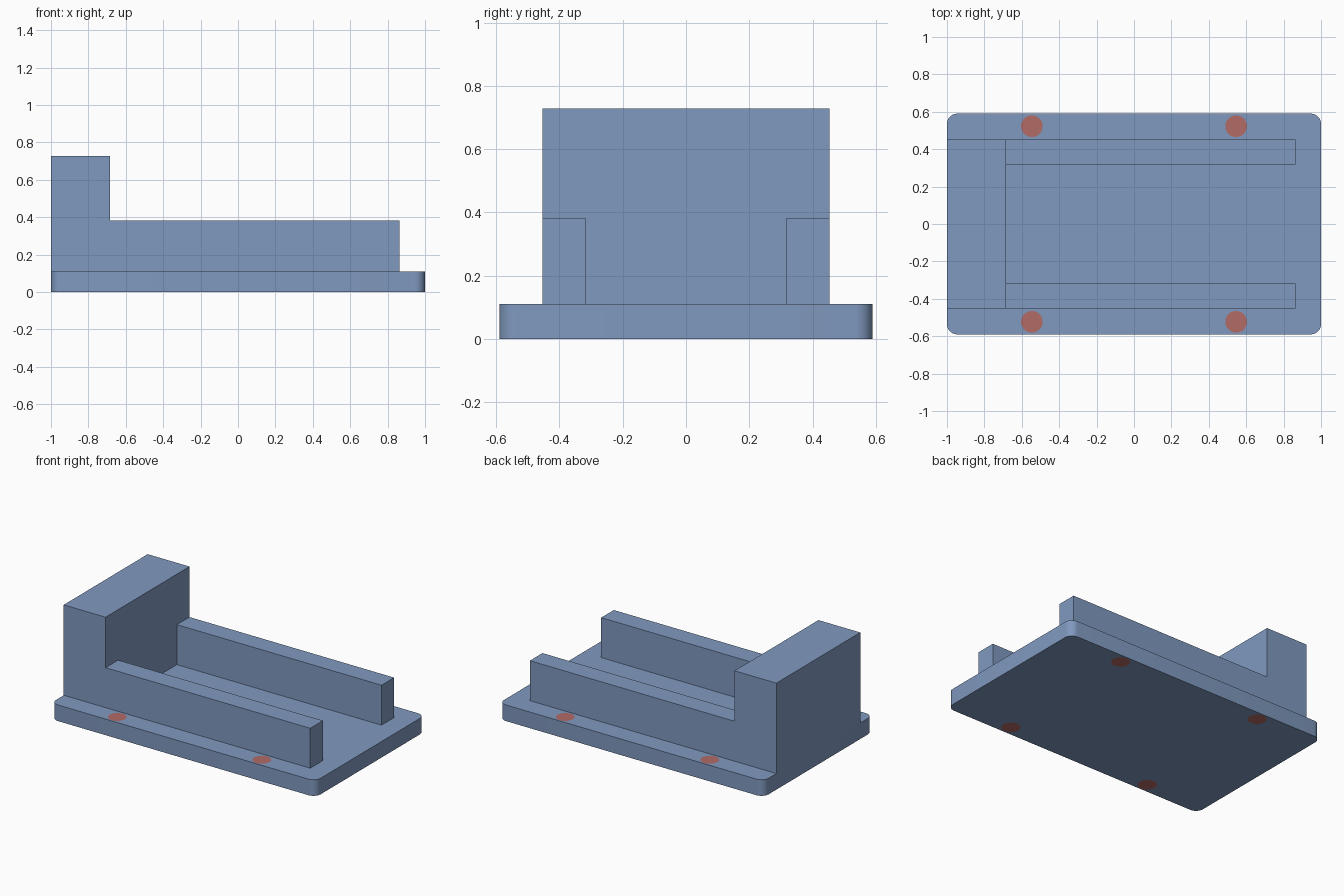
import bpy, bmesh, math
from mathutils import Vector

if "Cube" in bpy.data.objects:
    bpy.data.objects.remove(bpy.data.objects["Cube"])

PLATE_X, PLATE_Y, PLATE_Z = 1.0, 0.59, 0.11
CORNER_R = 0.055
RAIL_OUT, RAIL_IN, RAIL_END, RAIL_Z = 0.453, 0.317, 0.863, 0.383
BLOCK_X, BLOCK_Z = -0.684, 0.728


def material(name, rgb):
    m = bpy.data.materials.new(name)
    m.diffuse_color = (*rgb, 1.0)
    m.use_nodes = True
    m.node_tree.nodes["Principled BSDF"].inputs["Base Color"].default_value = m.diffuse_color
    return m


blue = material("steel blue", (0.216, 0.319, 0.521))
red = material("dull red", (0.448, 0.147, 0.133))


def finish(bm, name, mats):
    bmesh.ops.recalc_face_normals(bm, faces=bm.faces[:])
    me = bpy.data.meshes.new(name)
    bm.to_mesh(me)
    bm.free()
    for m in mats:
        me.materials.append(m)
    ob = bpy.data.objects.new(name, me)
    bpy.context.collection.objects.link(ob)
    return ob


def extrude_up(bm, faces, height, keep):
    res = bmesh.ops.extrude_face_region(bm, geom=faces, use_keep_orig=keep)
    verts = [g for g in res["geom"] if isinstance(g, bmesh.types.BMVert)]
    bmesh.ops.translate(bm, verts=verts, vec=(0, 0, height))
    return [g for g in res["geom"] if isinstance(g, bmesh.types.BMFace)]


def arc(cx, cy, r, start, sweep, n):
    return [(cx + r * math.cos(start + sweep * i / n),
             cy + r * math.sin(start + sweep * i / n)) for i in range(n + 1)]


def loop(bm, pts):
    vs = [bm.verts.new((x, y, 0)) for x, y in pts]
    es = [bm.edges.new((vs[i - 1], vs[i])) for i in range(len(vs))]
    return vs, es


# Base plate: rounded outline with four flush red spots, on top and underside
bm = bmesh.new()
outline = []
for k, (sx, sy) in enumerate([(1, 1), (-1, 1), (-1, -1), (1, -1)]):
    outline += arc(sx * (PLATE_X - CORNER_R), sy * (PLATE_Y - CORNER_R),
                   CORNER_R, k * math.pi / 2, math.pi / 2, 8)
edges = loop(bm, outline)[1]
spots = []
for sx in (-1, 1):
    for sy in (-1, 1):
        vs, es = loop(bm, arc(sx * 0.546, sy * 0.523, 0.058, 0, 2 * math.pi, 32)[:-1])
        spots.append(vs)
        edges += es
bmesh.ops.triangle_fill(bm, use_beauty=True, edges=edges, normal=Vector((0, 0, 1)))
for vs in spots:
    bm.faces.new(vs).material_index = 1
bmesh.ops.recalc_face_normals(bm, faces=bm.faces[:])
extrude_up(bm, bm.faces[:], PLATE_Z, True)
plate = finish(bm, "base_plate", [blue, red])
plate.data.polygons.foreach_set("use_smooth", [True] * len(plate.data.polygons))
plate.data.set_sharp_from_angle(angle=math.radians(30))

# Upper body: two side rails growing out of a tall end block
bm = bmesh.new()
xs = (-PLATE_X, BLOCK_X, RAIL_END)
ys = (-RAIL_OUT, -RAIL_IN, RAIL_IN, RAIL_OUT)
grid = {(i, j): bm.verts.new((x, y, PLATE_Z)) for i, x in enumerate(xs)
        for j, y in enumerate(ys)}
for i, j in [(0, 0), (0, 1), (0, 2), (1, 0), (1, 2)]:
    bm.faces.new([grid[i, j], grid[i + 1, j], grid[i + 1, j + 1], grid[i, j + 1]])
tops = extrude_up(bm, bm.faces[:], RAIL_Z - PLATE_Z, True)
block = [f for f in tops if f.calc_center_median().x < BLOCK_X]
extrude_up(bm, block, BLOCK_Z - RAIL_Z, False)
bmesh.ops.recalc_face_normals(bm, faces=bm.faces[:])
bmesh.ops.dissolve_limit(bm, angle_limit=0.01, verts=bm.verts[:], edges=bm.edges[:])
finish(bm, "end_block_with_rails", [blue])
